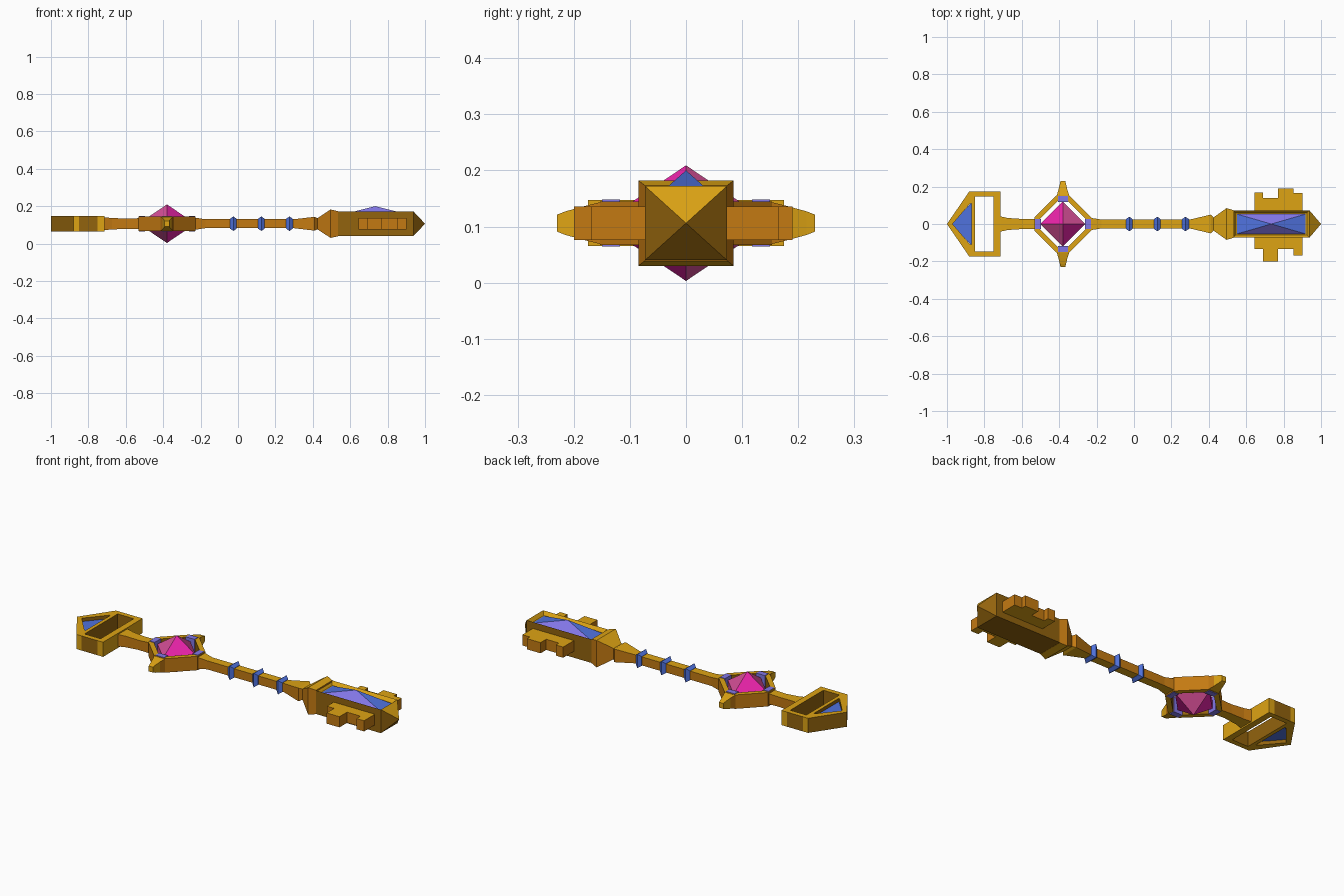
import bpy, bmesh
from mathutils import Vector, Matrix

cube = bpy.data.objects.get("Cube")
if cube:
    bpy.data.objects.remove(cube)

MID = 0.106          # height of the long axis
GEM_X = -0.38        # centre of the diamond setting


def material(name, rgb):
    lin = [(c / 255 / 12.92) if c < 11 else ((c / 255 + 0.055) / 1.055) ** 2.4 for c in rgb]
    m = bpy.data.materials.new(name)
    m.use_nodes = True
    m.diffuse_color = (*lin, 1)
    m.node_tree.nodes["Principled BSDF"].inputs["Base Color"].default_value = (*lin, 1)
    return m


GOLD = material("bright gold", (222, 164, 20))
ORANGE = material("orange gold", (196, 122, 18))
BRONZE = material("dark gold", (146, 99, 13))
BLUE = material("blue", (80, 114, 222))
LILAC = material("lilac", (136, 124, 240))
MAGENTA = material("magenta", (232, 35, 168))
ROSE = material("rose", (212, 78, 150))


def finish(name, bm, mats, rule=None):
    """Turn a bmesh into an object; rule(centre, normal) picks the material."""
    bmesh.ops.remove_doubles(bm, verts=bm.verts, dist=1e-5)
    bmesh.ops.recalc_face_normals(bm, faces=bm.faces)
    bm.normal_update()
    if rule:
        for f in bm.faces:
            f.material_index = int(rule(f.calc_center_median(), f.normal))
    me = bpy.data.meshes.new(name)
    bm.to_mesh(me)
    bm.free()
    for m in mats:
        me.materials.append(m)
    ob = bpy.data.objects.new(name, me)
    bpy.context.collection.objects.link(ob)
    return ob


def upright(c, n):
    return abs(n.z) < 0.5


def loft(name, sections, mats, rule=None, place=Matrix(), edit=None):
    """Rectangular sections (x, half width, half height) along the x axis."""
    bm = bmesh.new()
    rings = []
    for x, w, h in sections:
        rings.append([bm.verts.new(place @ Vector((x, sy * w, MID + sz * h)))
                      for sy, sz in ((-1, -1), (1, -1), (1, 1), (-1, 1))])
    for a, b in zip(rings, rings[1:]):
        for i in range(4):
            j = (i + 1) % 4
            bm.faces.new((a[i], a[j], b[j], b[i]))
    bm.faces.new(rings[0])
    bm.faces.new(rings[-1])
    if edit:
        edit(bm)
    return finish(name, bm, mats, rule)


def prism(name, outline, half, mats, rule=None, hole=None):
    """Extruded outline, optionally with a hole of the same point count."""
    bm = bmesh.new()

    def layers(points):
        return [[bm.verts.new((x, y, MID + s * half)) for x, y in points] for s in (-1, 1)]

    def bridge(a, b):
        for i in range(len(a)):
            j = (i + 1) % len(a)
            bm.faces.new((a[i], a[j], b[j], b[i]))

    lo, hi = layers(outline)
    bridge(lo, hi)
    if hole:
        hlo, hhi = layers(hole)
        bridge(hlo, hhi)
        bridge(lo, hlo)
        bridge(hi, hhi)
    else:
        bm.faces.new(lo)
        bm.faces.new(hi)
    return finish(name, bm, mats, rule)


def mirrored(points):
    """Close an outline whose -y half is given in order."""
    return points + [(x, -y) for x, y in reversed(points) if y]


def box(x0, x1, y0, y1):
    return [(x0, y0), (x1, y0), (x1, y1), (x0, y1)]


# Handle: pointed frame with a blue inlay, then an open rectangular frame
prism("handle_point", mirrored([(-1, 0), (-0.88, -0.175), (-0.85, -0.175)]), 0.041,
      [GOLD, BRONZE], lambda c, n: abs(n.z) < 0.5 and abs(n.y) < 0.95,
      hole=mirrored([(-0.97, 0), (-0.876, -0.11), (-0.87, -0.11)]))
prism("handle_inlay", [(-0.975, 0), (-0.868, -0.115), (-0.868, 0.115)], 0.022, [BLUE])
prism("handle_frame",
      mirrored([(-0.85, -0.175), (-0.75, -0.175), (-0.715, -0.175)])
      + mirrored([(-0.85, 0.147), (-0.75, 0.147)])[::1], 0.041,
      [GOLD, BRONZE], lambda c, n: abs(n.z) < 0.5 and c.x < -0.74)

# Neck and shaft
loft("neck", [(-0.72, 0.042, 0.034), (-0.675, 0.032, 0.031), (-0.6, 0.027, 0.027),
              (-0.52, 0.026, 0.03)], [GOLD, ORANGE], upright)
loft("shaft", [(-0.24, 0.034, 0.034), (-0.175, 0.024, 0.024), (0.31, 0.024, 0.024)],
     [GOLD, ORANGE], upright)
for i in range(3):
    x = -0.025 + 0.15 * i
    loft("shaft_band", [(x - 0.018, 0.026, 0.026), (x, 0.039, 0.039), (x + 0.018, 0.026, 0.026)],
         [BLUE])


# Diamond setting around the large gem
def octagon(r, w):
    pts = [(r, -w), (r, w), (w, r), (-w, r), (-r, w), (-r, -w), (-w, -r), (w, -r)]
    return [(GEM_X + x, y) for x, y in pts]


def setting_side(c, n):
    if abs(n.z) > 0.5:
        return 0
    return 2 if n.dot(Vector((c.x - GEM_X, c.y, 0))) < 0 else 1


prism("gem_setting", octagon(0.153, 0.034), 0.039, [GOLD, ORANGE, BRONZE], setting_side,
      hole=octagon(0.122, 0.028))
for k in range(4):
    turn = Matrix.Translation((GEM_X, 0, 0)) @ Matrix.Rotation(k * 1.5707963, 4, 'Z')
    loft("setting_corner", [(0.118, 0.027, 0.042), (0.15, 0.027, 0.042)], [LILAC], None, turn)
    if k % 2:
        loft("setting_spike", [(0.15, 0.034, 0.038), (0.182, 0.024, 0.03), (0.215, 0.016, 0.021),
                               (0.23, 0.013, 0.015)], [GOLD, ORANGE],
             lambda c, n: abs(n.z) < 0.5 and abs(c.y) < 0.18, turn)

# Large gem: two pyramids on a thin girdle, points turned along the axes
diamond = Matrix.Translation((GEM_X, 0, MID)) @ Matrix.Rotation(0.78539816, 4, 'Z') \
    @ Matrix.Rotation(-1.5707963, 4, 'Y') @ Matrix.Translation((0, 0, -MID))
g = 0.12 / 2 ** 0.5
loft("large_gem", [(-0.103, 0, 0), (-0.022, g, g), (0.022, g, g), (0.103, 0, 0)],
     [MAGENTA, ROSE], lambda c, n: n.x * n.y > 0, diamond)

# Collar leading into the head
loft("collar", [(0.3, 0.024, 0.024), (0.41, 0.05, 0.037), (0.425, 0.035, 0.03),
                (0.495, 0.085, 0.076), (0.535, 0.073, 0.067)], [GOLD, ORANGE], upright)


# Head with a recess in its top and a pyramid end
def recess(bm):
    bm.normal_update()
    bmesh.ops.recalc_face_normals(bm, faces=bm.faces)
    top = [f for f in bm.faces if f.normal.z > 0.9]
    bmesh.ops.inset_region(bm, faces=top, thickness=0.02)
    bmesh.ops.translate(bm, verts=list({v for f in top for v in f.verts}), vec=(0, 0, -0.02))


loft("head", [(0.53, 0.073, 0.066), (0.938, 0.073, 0.066), (1, 0, 0)], [GOLD, BRONZE],
     lambda c, n: n.z < 0.5, edit=recess)
bm = bmesh.new()
base = [bm.verts.new((x, y, 0.153)) for x, y in box(0.55, 0.918, -0.053, 0.053)]
apex = bm.verts.new((0.734, 0, 0.2))
for i in range(4):
    bm.faces.new((base[i], base[(i + 1) % 4], apex))
bm.faces.new(base[::-1])
finish("head_gem", bm, [BLUE, LILAC], lambda c, n: abs(n.y) > abs(n.x))

# Stepped teeth on both sides of the head
STEPS = (0.645, 0.69, 0.77, 0.853, 0.9)
for side, name, reach in ((1, "left_teeth", (0.168, 0.14, 0.19, 0.165)),
                          (-1, "right_teeth", (0.133, 0.2, 0.133, 0.168))):
    outline = [(STEPS[0], side * 0.06)]
    for x0, x1, r in zip(STEPS, STEPS[1:], reach):
        outline += [(x0, side * r), (x1, side * r)]
    outline.append((STEPS[-1], side * 0.06))
    prism(name, outline, 0.03, [GOLD, ORANGE], upright)
